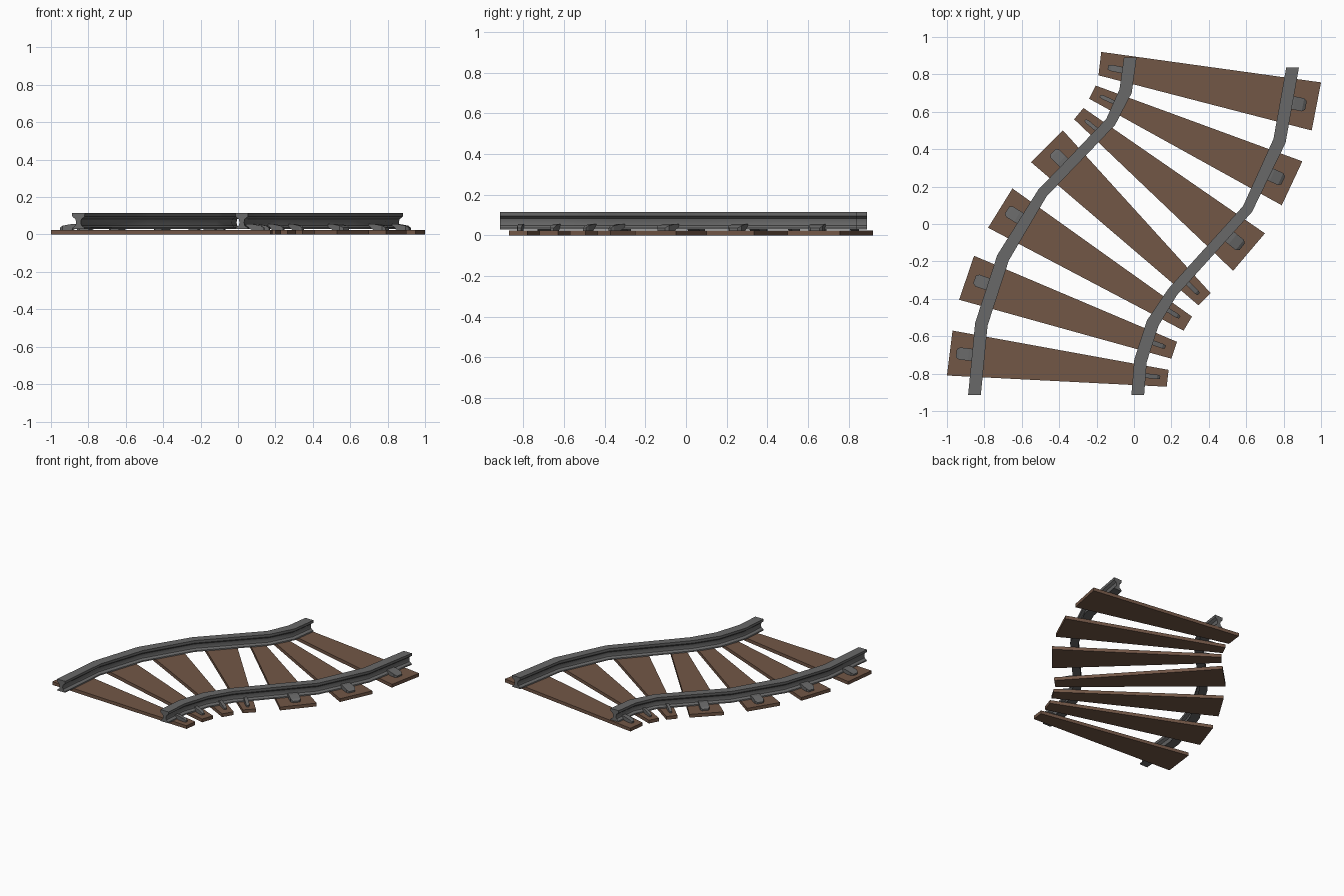
import bpy, bmesh, math
from mathutils import Vector

cube = bpy.data.objects.get("Cube")
if cube:
    bpy.data.objects.remove(cube)


def material(name, rgb):
    mat = bpy.data.materials.new(name)
    mat.use_nodes = True
    mat.diffuse_color = (*rgb, 1)
    mat.node_tree.nodes["Principled BSDF"].inputs["Base Color"].default_value = (*rgb, 1)
    return mat


WOOD = material("brown wood", (0.17, 0.095, 0.062))
STEEL = material("grey steel", (0.14, 0.14, 0.14))


def loft(name, rings, mat, smooth=None):
    """Skin a list of matching closed rings and cap both ends."""
    bm = bmesh.new()
    loops = [[bm.verts.new(p) for p in ring] for ring in rings]
    n = len(loops[0])
    for a, b in zip(loops, loops[1:]):
        for i in range(n):
            j = (i + 1) % n
            bm.faces.new((a[i], a[j], b[j], b[i]))
    bm.faces.new(loops[0])
    bm.faces.new(loops[-1])
    bmesh.ops.recalc_face_normals(bm, faces=bm.faces)
    me = bpy.data.meshes.new(name)
    bm.to_mesh(me)
    bm.free()
    me.materials.append(mat)
    if smooth:
        me.polygons.foreach_set("use_smooth", [True] * len(me.polygons))
        me.set_sharp_from_angle(angle=math.radians(smooth))
    ob = bpy.data.objects.new(name, me)
    bpy.context.collection.objects.link(ob)
    return ob


# Rails: flared I section swept along a bent path
half = [(0.034, 0.028), (0.032, 0.036), (0.016, 0.048), (0.012, 0.064),
        (0.016, 0.082), (0.033, 0.095), (0.034, 0.115)]
section = half + [(-x, z) for x, z in reversed(half)]
paths = {
    "left_side": [(0.02, -0.915), (0.035, -0.73), (0.10, -0.53), (0.205, -0.365),
                  (0.607, 0.08), (0.778, 0.444), (0.848, 0.838)],
    "right_side": [(-0.853, -0.915), (-0.816, -0.535), (-0.70, -0.18), (-0.49, 0.165),
                   (-0.125, 0.545), (-0.045, 0.71), (-0.02, 0.89)],
}
for side, path in paths.items():
    pts = [Vector(p) for p in path]
    rings = []
    for i, p in enumerate(pts):
        if i in (0, len(pts) - 1):
            across = Vector((1, 0))
        else:
            t = (p - pts[i - 1]).normalized() + (pts[i + 1] - p).normalized()
            across = Vector((t.y, -t.x)).normalized()
        w = 0.84 if i in (3, 4) else 1
        rings.append([(p.x + across.x * x * w, p.y + across.y * x * w, z) for x, z in section])
    loft("rail_" + side, rings, STEEL, 35)

# Tapered ties: -x end back and front corners, then +x end front and back
ties = [
    [(-0.97, -0.57), (-1.0, -0.81), (0.175, -0.87), (0.185, -0.78)],
    [(-0.855, -0.17), (-0.935, -0.405), (0.20, -0.72), (0.23, -0.63)],
    [(-0.65, 0.19), (-0.78, -0.02), (0.265, -0.57), (0.31, -0.495)],
    [(-0.38, 0.50), (-0.55, 0.33), (0.345, -0.435), (0.41, -0.37)],
    [(-0.27, 0.62), (-0.32, 0.56), (0.53, -0.25), (0.70, -0.05)],
    [(-0.205, 0.74), (-0.24, 0.67), (0.79, 0.10), (0.90, 0.335)],
    [(-0.175, 0.92), (-0.19, 0.795), (0.95, 0.50), (1.0, 0.757)],
]
# Clip centres on the -x and +x end of each tie
clips = [
    [(-0.91, -0.695), (0.10, -0.815)], [(-0.815, -0.31), (0.13, -0.645)],
    [(-0.645, 0.053), (0.21, -0.478)], [(-0.405, 0.358), (0.318, -0.347)],
    [(-0.23, 0.53), (0.547, -0.097)], [(-0.145, 0.668), (0.762, 0.25)],
    [(-0.10, 0.83), (0.88, 0.642)],
]


def add_clip(name, centre, out, width):
    """Spike head that slopes down away from the rail, rounded at its outer end."""
    side = Vector((-out.y, out.x))
    stations = [(-0.055, 1, 0.040, 0.056), (-0.025, 1, 0.024, 0.056),
                (0.024, 1, 0.024, 0.047), (0.040, 0.65, 0.024, 0.036)]
    rings = []
    for u, scale, low, high in stations:
        a = centre + out * u + side * width * scale / 2
        b = centre + out * u - side * width * scale / 2
        rings.append([(a.x, a.y, low), (b.x, b.y, low), (b.x, b.y, high), (a.x, a.y, high)])
    loft(name, rings, STEEL)


for i, (quad, pair) in enumerate(zip(ties, clips), 1):
    loft(f"tie_{i}", [[(x, y, z) for x, y in quad] for z in (0, 0.025)], WOOD)
    c = [Vector(p) for p in quad]
    ends = [(c[0] + c[1]) / 2, (c[2] + c[3]) / 2]
    sizes = [(c[0] - c[1]).length, (c[2] - c[3]).length]
    axis = (ends[1] - ends[0]).normalized()
    for k, label in enumerate(("right", "left")):
        out = axis if k else -axis
        add_clip(f"clip_{label}_{i}", Vector(pair[k]), out, 0.27 * sizes[k])
